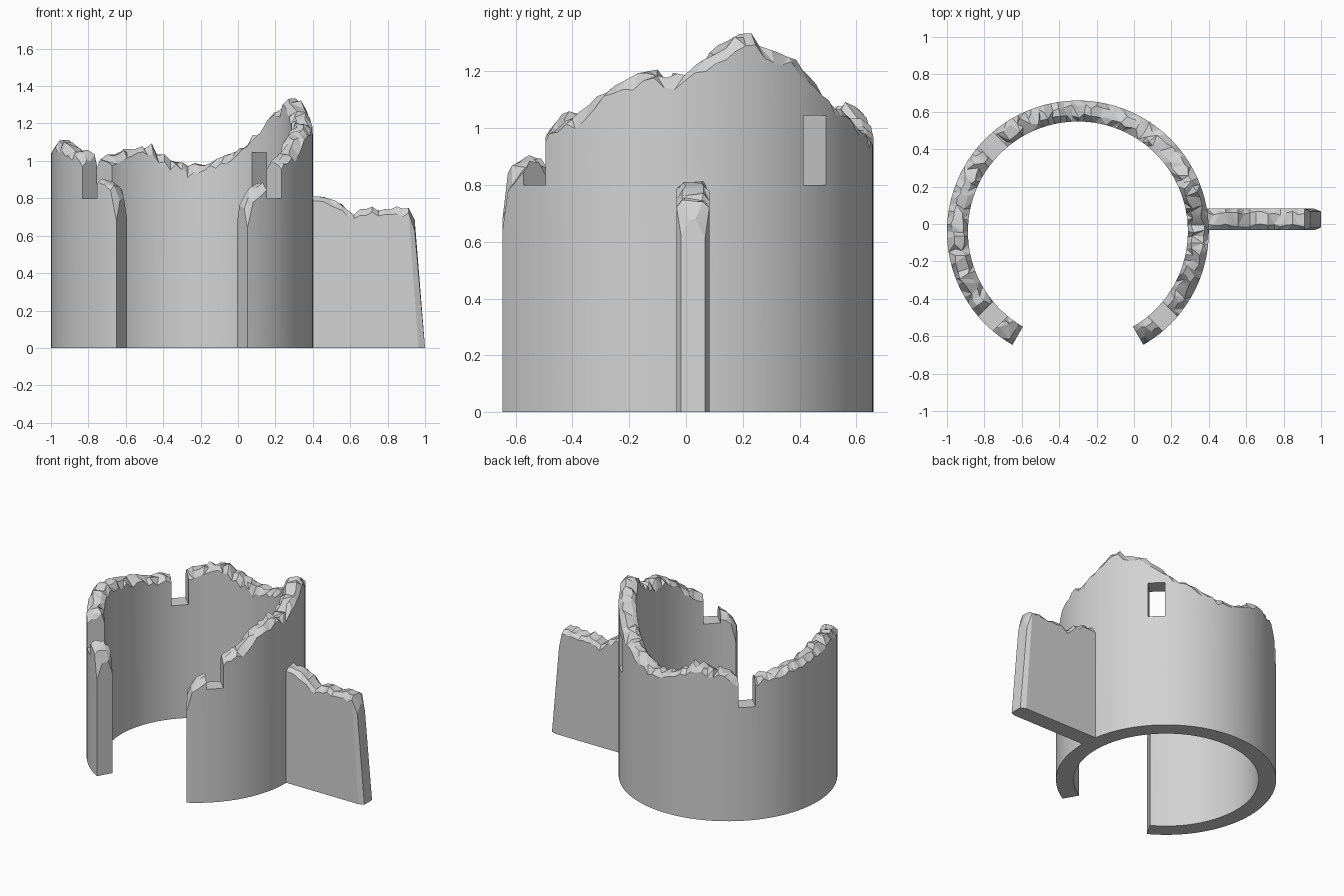
import bpy, bmesh, math, random
from mathutils import Matrix, Vector

random.seed(4)
if "Cube" in bpy.data.objects:
    bpy.data.objects.remove(bpy.data.objects["Cube"])

stone = bpy.data.materials.new("grey_stone")
stone.use_nodes = True
GREY = (0.65, 0.65, 0.65, 1)
stone.diffuse_color = GREY
stone.node_tree.nodes["Principled BSDF"].inputs["Base Color"].default_value = GREY

CX, CY = -0.3, -0.04
OUTER, INNER = 0.7, 0.588


def height(profile, t):
    """Linear lookup in a list of (position, height) pairs."""
    for (a, ha), (b, hb) in zip(profile, profile[1:]):
        if t <= b:
            return ha + (hb - ha) * max(0, t - a) / (b - a)
    return profile[-1][1]


def jitter(s):
    return random.uniform(-s, s)


def loft(name, sections):
    """Solid through matching sections: bottom, side, two crown points, side, bottom."""
    bm = bmesh.new()
    rows = [[bm.verts.new(p) for p in s] for s in sections]
    n = len(rows[0])
    crown = []
    for a, b in zip(rows, rows[1:]):
        for i in range(n):
            j = (i + 1) % n
            f = bm.faces.new((a[i], a[j], b[j], b[i]))
            if i in (1, 2, 3):
                crown.append(f)
    bm.faces.new(rows[0])
    bm.faces.new(rows[-1])
    # broken stone crown is split into irregular facets
    for f in crown:
        v = list(f.verts)
        if random.random() < 0.5:
            bmesh.utils.face_split(f, v[0], v[2])
        else:
            bmesh.utils.face_split(f, v[1], v[3])
    bmesh.ops.recalc_face_normals(bm, faces=bm.faces)
    mesh = bpy.data.meshes.new(name)
    bm.to_mesh(mesh)
    bm.free()
    ob = bpy.data.objects.new(name, mesh)
    bpy.context.collection.objects.link(ob)
    mesh.materials.append(stone)
    return ob


def finish(ob):
    bpy.ops.object.select_all(action='DESELECT')
    ob.select_set(True)
    bpy.context.view_layer.objects.active = ob
    bpy.ops.object.shade_smooth_by_angle(angle=math.radians(14))


# Round tower wall: crest height by angle in degrees
crest = [(-60, .76), (-57, .82), (-50, .87), (-45, .9), (-41, .98), (-36, 1.03), (-29, 1.05),
         (-23, 1.12), (-11, 1.19), (1, 1.175), (11, 1.26), (19, 1.32), (24, 1.32),
         (27, 1.28), (36, 1.25), (42, 1.2), (49, 1.13), (61, 1.06), (67, 1.02), (77, .98),
         (85, .97), (97, 1.0), (106, 1.08), (118, 1.06), (130, 1.01), (140, 1.0),
         (160, 1.03), (180, 1.07), (195, 1.1), (206, 1.07), (219, 1.03), (225, .93),
         (230, .9), (236, .88), (240, .8)]
sections = []
STEPS = 100
for k in range(STEPS + 1):
    deg = -60 + 300 * k / STEPS
    a = math.radians(deg)
    h = height(crest, deg) + jitter(0.012)
    drop = 0.1 if k in (0, STEPS) else 0.035

    def at(r, z, twist=0):
        return (CX + r * math.cos(a + twist), CY + r * math.sin(a + twist), z)

    tw = 0 if k in (0, STEPS) else 0.015
    sections.append([at(OUTER, 0), at(OUTER, h - drop + jitter(0.018)),
                     at(OUTER - 0.03 + jitter(0.012), h + jitter(0.012), jitter(tw)),
                     at(INNER + 0.03 + jitter(0.012), h + jitter(0.012), jitter(tw)),
                     at(INNER, h - drop + jitter(0.018)), at(INNER, 0)])
wall = loft("tower_wall", sections)


# Window and open crenel slots, one on each diagonal
def cutter(deg, low, high):
    a = math.radians(deg)
    c = Vector((CX + 0.645 * math.cos(a), CY + 0.645 * math.sin(a), (low + high) / 2))
    bm = bmesh.new()
    bmesh.ops.create_cube(bm, size=1)
    bmesh.ops.transform(bm, verts=bm.verts, matrix=Matrix.Translation(c)
                        @ Matrix.Rotation(a, 4, 'Z')
                        @ Matrix.Diagonal((0.3, 0.11, high - low, 1)))
    mesh = bpy.data.meshes.new("slot_cutter")
    bm.to_mesh(mesh)
    bm.free()
    ob = bpy.data.objects.new("slot_cutter", mesh)
    ob.hide_render = True
    bpy.context.collection.objects.link(ob)
    return ob


cutters = [cutter(45, 0.8, 1.045)] + [cutter(d, 0.8, 1.6) for d in (-45, 135, 225)]
for c in cutters:
    mod = wall.modifiers.new("slot", 'BOOLEAN')
    mod.operation = 'DIFFERENCE'
    mod.solver = 'EXACT'
    mod.object = c
bpy.context.view_layer.update()
cut_mesh = bpy.data.meshes.new_from_object(
    wall.evaluated_get(bpy.context.evaluated_depsgraph_get()))
wall.modifiers.clear()
wall.data = cut_mesh
for c in cutters:
    bpy.data.objects.remove(c)
finish(wall)

# Straight wall stub running out from the tower, with a leaning broken end
stub_crest = [(.36, .81), (.5, .8), (.56, .76), (.62, .72), (.7, .75), (.78, .735),
              (.86, .75), (.92, .735), (.95, .67)]
sections = []
COUNT = 18
START, TOP_END, BASE_END = 0.36, 0.945, 1.0
for k in range(COUNT + 1):
    t = k / COUNT
    top = START + (TOP_END - START) * t
    base = START + (BASE_END - START) * t
    h = height(stub_crest, top) + jitter(0.008)
    tuck = 0.015 if k == COUNT else 0
    y0, y1 = -0.033 + tuck, 0.082 - tuck
    drop = 0.03 + 2 * tuck
    sections.append([(base, y0, 0), (top, y0, h - drop + jitter(0.012)),
                     (top, y0 + 0.025 + jitter(0.01), h + jitter(0.008)),
                     (top, y1 - 0.025 + jitter(0.01), h + jitter(0.008)),
                     (top, y1, h - drop + jitter(0.012)), (base, y1, 0)])
finish(loft("wall_stub", sections))
